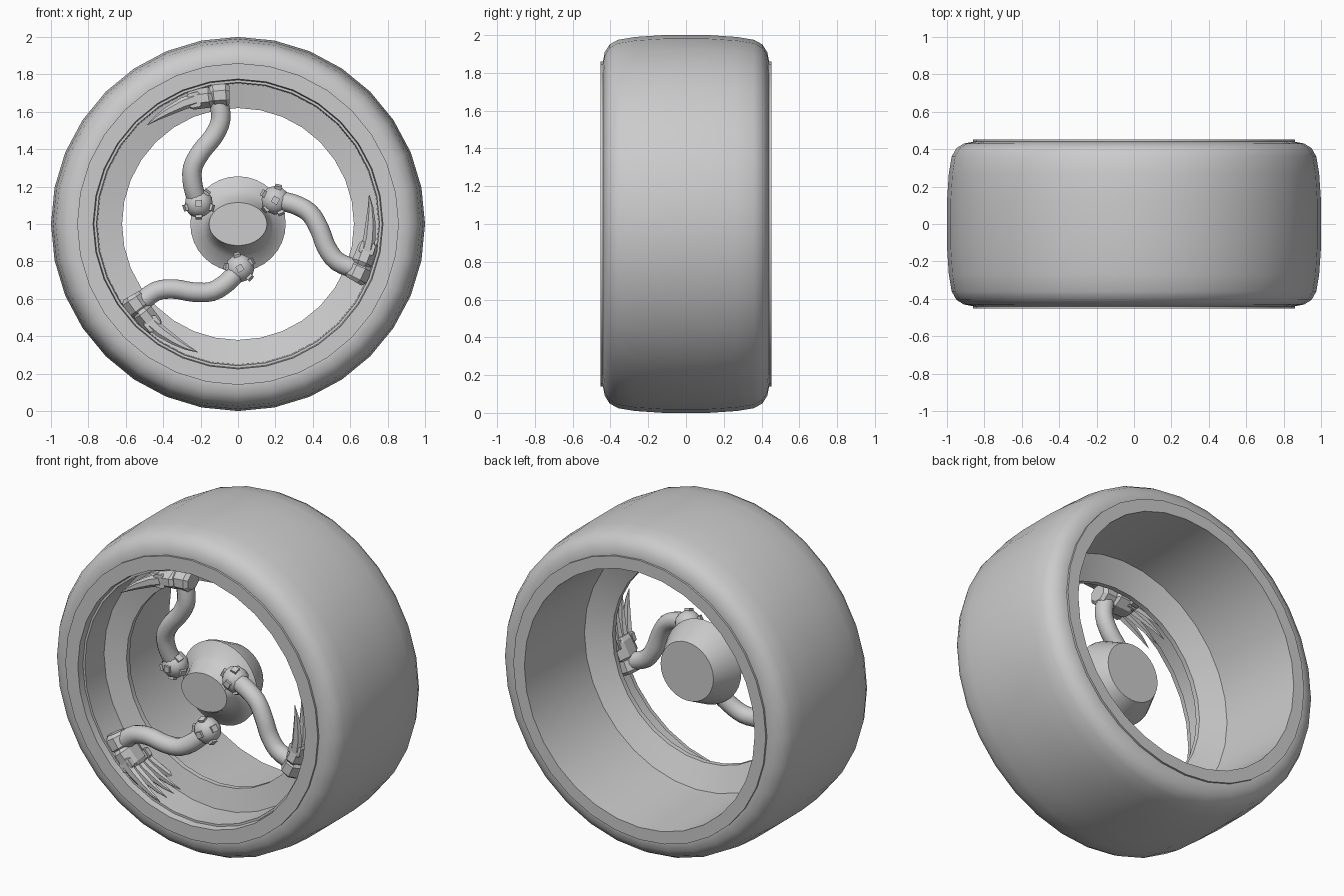
import bpy, bmesh, math
from mathutils import Matrix, Vector

cube = bpy.data.objects.get("Cube")
if cube:
    bpy.data.objects.remove(cube, do_unlink=True)

GREY = (0.6, 0.6, 0.6, 1)
grey = bpy.data.materials.new("grey")
grey.use_nodes = True
grey.diffuse_color = GREY
grey.node_tree.nodes["Principled BSDF"].inputs["Base Color"].default_value = GREY
CENTRE = Matrix.Translation((0, 0, 1))


def finish(bm, name, turn=0, angle=40):
    """Turn a bmesh into an object rotated about the axle."""
    bmesh.ops.recalc_face_normals(bm, faces=bm.faces)
    mesh = bpy.data.meshes.new(name)
    bm.to_mesh(mesh)
    bm.free()
    mesh.materials.append(grey)
    obj = bpy.data.objects.new(name, mesh)
    bpy.context.collection.objects.link(obj)
    obj.matrix_world = CENTRE @ Matrix.Rotation(turn, 4, 'Y')
    bpy.ops.object.select_all(action='DESELECT')
    bpy.context.view_layer.objects.active = obj
    obj.select_set(True)
    bpy.ops.object.shade_smooth_by_angle(angle=math.radians(angle))
    return obj


def bridge(bm, a, b):
    n = len(a)
    for i in range(n):
        bm.faces.new((a[i], a[(i + 1) % n], b[(i + 1) % n], b[i]))


def lathe(name, profile, n=32, closed=True, angle=40):
    """Spin (x radius, z radius, y) rings about the axle."""
    bm = bmesh.new()
    rings = []
    for rx, rz, y in profile:
        rings.append([bm.verts.new((rx * math.cos(t), y, rz * math.sin(t)))
                      for t in (math.tau * i / n for i in range(n))])
    for a, b in zip(rings, rings[1:]):
        bridge(bm, a, b)
    if closed:
        bridge(bm, rings[-1], rings[0])
    else:
        bm.faces.new(rings[0])
        bm.faces.new(rings[-1])
    return finish(bm, name, angle=angle)


def tube(bm, points, radii, n=10, wide=1.0, spin=0.0):
    """Sweep a section along a path lying close to the wheel plane."""
    pts = [Vector(p) for p in points]
    rings = []
    for i, p in enumerate(pts):
        tangent = (pts[min(i + 1, len(pts) - 1)] - pts[max(i - 1, 0)]).normalized()
        side = tangent.cross(Vector((0, 1, 0))).normalized()
        across = side.cross(tangent)
        rings.append([bm.verts.new(p + radii[i] * (side * math.cos(t) + across * wide * math.sin(t)))
                      for t in (math.tau * k / n + spin for k in range(n))])
    for a, b in zip(rings, rings[1:]):
        bridge(bm, a, b)
    bm.faces.new(rings[0])
    bm.faces.new(rings[-1])


def smooth_path(points, steps=3):
    """Catmull-Rom samples through the points."""
    p = [Vector(q) for q in points]
    p = [p[0] * 2 - p[1]] + p + [p[-1] * 2 - p[-2]]
    out = []
    for a, b, c, d in zip(p, p[1:], p[2:], p[3:]):
        for k in range(steps):
            t = k / steps
            out.append(0.5 * (2 * b + (c - a) * t + (2 * a - 5 * b + 4 * c - d) * t * t
                              + (3 * b - a - 3 * c + d) * t ** 3))
    return out + [p[-2]]


# Tyre with rounded shoulders
shoulder = [(0.80, 0.43), (0.86, 0.44), (0.91, 0.43), (0.95, 0.405), (0.975, 0.36), (0.99, 0.27)]
half = [(r, r, y) for r, y in shoulder]
lathe("tyre", half + [(1, 1, 0.12), (1, 1, -0.12)] + [(r, r, -y) for r, _, y in reversed(half)])

# Rim: front lip, recessed barrel, inner flange, deep barrel open to the back
rim = [(0.86, -0.43), (0.86, -0.452), (0.775, -0.452), (0.77, -0.41), (0.757, -0.41), (0.752, -0.23),
       (0.62, -0.2), (0.62, -0.17), (0.762, -0.1), (0.785, 0.452), (0.86, 0.452), (0.86, 0.43)]
lathe("rim", [(r, r, y) for r, y in rim], angle=25)

# Hub with an oval nose flaring into a round skirt
lathe("hub", [(0.155, 0.115, -0.33), (0.165, 0.14, -0.27), (0.19, 0.18, -0.215), (0.255, 0.255, -0.175),
              (0.25, 0.25, -0.15), (0.18, 0.18, -0.01)], closed=False)

arm_path = [(-0.21, -0.31, 0.11), (-0.24, -0.34, 0.2), (-0.243, -0.36, 0.3), (-0.195, -0.37, 0.39),
            (-0.13, -0.37, 0.47), (-0.092, -0.37, 0.56), (-0.105, -0.37, 0.67)]

for i in range(3):
    turn = math.tau * i / 3

    # Bent arm
    bm = bmesh.new()
    path = smooth_path(arm_path)
    tube(bm, path, [0.052] * len(path), 12)
    finish(bm, f"arm_{i + 1}", turn)

    # Studded ball joint
    bm = bmesh.new()
    joint = Matrix.Translation(arm_path[0])
    bmesh.ops.create_icosphere(bm, subdivisions=2, radius=0.078, matrix=joint)
    for tilt, count in ((0, 1), (math.radians(70), 5)):
        for k in range(count):
            place = (joint @ Matrix.Rotation(math.tau * k / 5, 4, 'Y')
                     @ Matrix.Rotation(tilt, 4, 'X') @ Matrix.Translation((0, -0.068, 0)))
            bmesh.ops.create_cube(bm, size=0.036, matrix=place)
    finish(bm, f"ball_joint_{i + 1}", turn)

    # Wrist cuff and faceted palm
    bm = bmesh.new()
    tube(bm, [(-0.045, -0.37, 0.69), (-0.065, -0.37, 0.69), (-0.13, -0.37, 0.685), (-0.15, -0.37, 0.68)],
         [0.05, 0.068, 0.066, 0.05], 8, 1.15, math.pi / 8)
    tube(bm, [(-0.13, -0.36, 0.68), (-0.15, -0.36, 0.678), (-0.24, -0.35, 0.665), (-0.265, -0.35, 0.66)],
         [0.045, 0.06, 0.058, 0.045], 8, 1.6, math.pi / 8)
    finish(bm, f"palm_{i + 1}", turn, 20)

    # Five curved blades with knuckle blocks, fanning out across the palm
    bm = bmesh.new()
    for k in range(5):
        y = -0.425 + 0.042 * k
        fan = 0.012 * (k - 1)
        tube(bm, [(-0.2, y, 0.67), (-0.21, y, 0.668), (-0.255, y, 0.658), (-0.265, y, 0.655)],
             [0.04, 0.058, 0.056, 0.04], 4, 0.36, math.pi / 4)
        tube(bm, [(-0.23, y, 0.665), (-0.29, y + fan * 0.4, 0.645), (-0.37, y + fan, 0.605),
                  (-0.43, y + fan * 1.5, 0.57), (-0.485, y + fan * 2, 0.53)],
             [0.036, 0.033, 0.025, 0.015, 0.002], 6, 0.55)
    finish(bm, f"blades_{i + 1}", turn)
